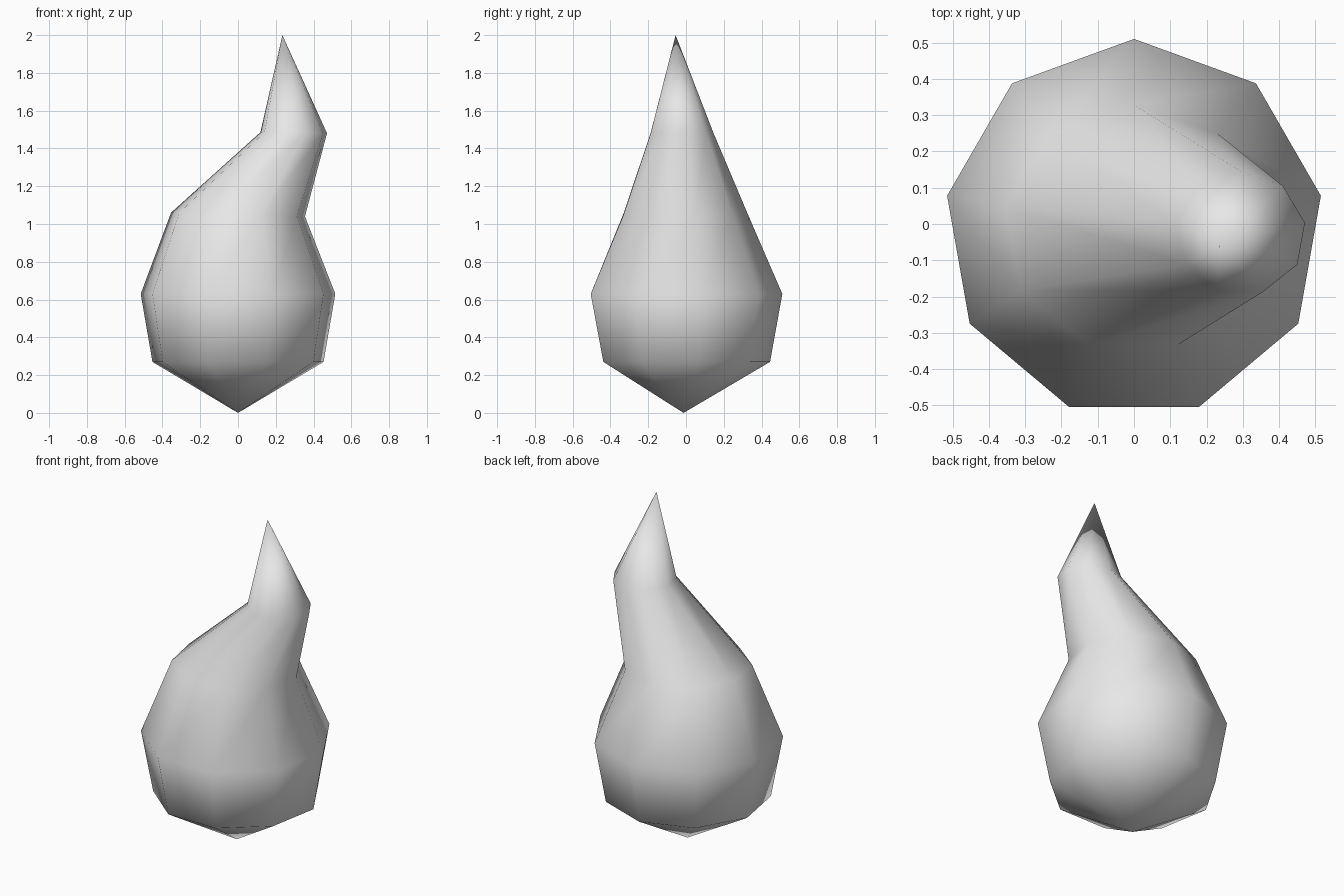
import bpy
import bmesh
from math import cos, sin, radians

cube = bpy.data.objects.get("Cube")
if cube:
    bpy.data.objects.remove(cube, do_unlink=True)

SIDES = 9

# Single pale grey material
grey = bpy.data.materials.new("pale_grey")
grey.use_nodes = True
colour = (0.8, 0.8, 0.8, 1)
grey.diffuse_color = colour
grey.node_tree.nodes["Principled BSDF"].inputs["Base Color"].default_value = colour

# Cross-sections from bottom to top: centre x, y, z, radius x, radius y, tilt
sections = [
    (0, -0.01, 0.27, 0.46, 0.455, 0),
    (0, -0.013, 0.63, 0.523, 0.523, 0),
    (0, -0.012, 1.05, 0.36, 0.34, -0.028),
    (0.295, -0.026, 1.483, 0.179, 0.171, -0.015),
]

bm = bmesh.new()


def ring(cx, cy, cz, rx, ry, tilt):
    verts = []
    for i in range(SIDES):
        a = radians(90 + i * 360 / SIDES)
        dx = rx * cos(a)
        verts.append(bm.verts.new((cx + dx, cy + ry * sin(a), cz + tilt * dx)))
    return verts


rings = [ring(*s) for s in sections]
bottom = bm.verts.new((0, -0.013, 0))
tip = bm.verts.new((0.235, -0.055, 2.0))

# Side walls, pointed base and bent tip
for i in range(SIDES):
    j = (i + 1) % SIDES
    for low, high in zip(rings, rings[1:]):
        bm.faces.new((low[i], low[j], high[j], high[i]))
    bm.faces.new((bottom, rings[0][j], rings[0][i]))
    bm.faces.new((rings[-1][i], rings[-1][j], tip))

bmesh.ops.recalc_face_normals(bm, faces=bm.faces)
for face in bm.faces:
    face.smooth = True

mesh = bpy.data.meshes.new("flame_drop")
bm.to_mesh(mesh)
bm.free()
mesh.materials.append(grey)
body = bpy.data.objects.new("flame_drop", mesh)
bpy.context.collection.objects.link(body)
